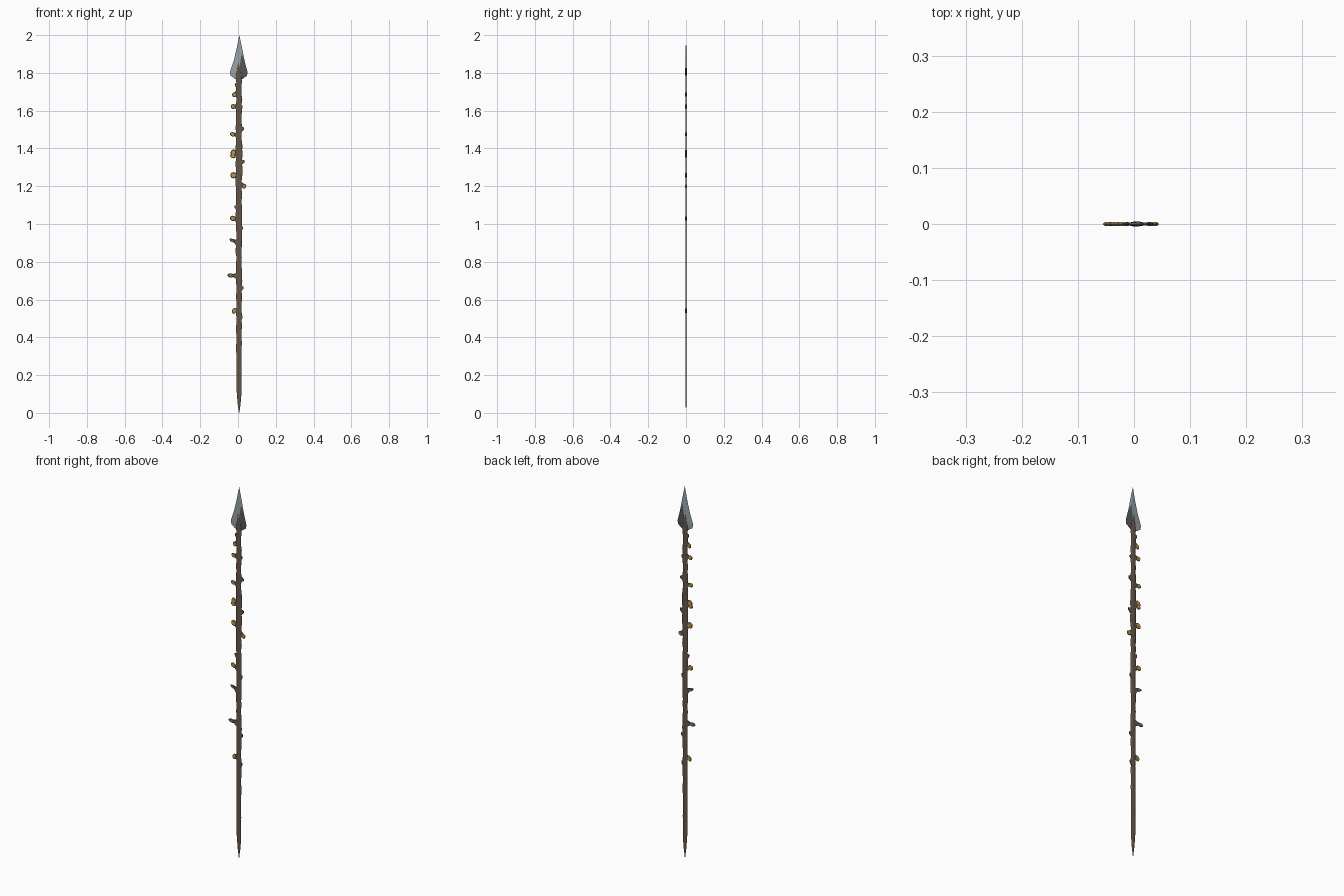
import bpy, bmesh, math, random

if "Cube" in bpy.data.objects:
    bpy.data.objects.remove(bpy.data.objects["Cube"])
random.seed(4)
SHIFT = 0.005   # centres the uneven outline on x = 0

def material(name, rgb):
    m = bpy.data.materials.new(name)
    m.diffuse_color = (*rgb, 1)
    m.use_nodes = True
    m.node_tree.nodes["Principled BSDF"].inputs["Base Color"].default_value = m.diffuse_color
    return m

BARK = material("brown bark", (0.135, 0.092, 0.064))
STEEL = material("grey steel", (0.31, 0.36, 0.39))
DARK = material("dark steel", (0.085, 0.098, 0.108))
AMBER = material("amber bud", (0.52, 0.31, 0.08))
OLIVE = material("olive leaf", (0.22, 0.21, 0.10))

def finish(name, bm, *mats):
    bmesh.ops.translate(bm, verts=bm.verts[:], vec=(SHIFT, 0, 0))
    bmesh.ops.recalc_face_normals(bm, faces=bm.faces[:])
    me = bpy.data.meshes.new(name)
    bm.to_mesh(me)
    bm.free()
    for m in mats:
        me.materials.append(m)
    ob = bpy.data.objects.new(name, me)
    bpy.context.collection.objects.link(ob)
    return ob

def tube(name, stations, mat, sides=10):
    """Flattened tube through (x, z, half width, half thickness) stations."""
    bm = bmesh.new()
    rings = []
    for x, z, w, t in stations:
        rings.append([bm.verts.new((x + w * math.cos(a), t * math.sin(a), z))
                      for a in (2 * math.pi * i / sides for i in range(sides))])
    for a, b in zip(rings, rings[1:]):
        for i in range(sides):
            j = (i + 1) % sides
            bm.faces.new((a[i], a[j], b[j], b[i]))
    bm.faces.new(rings[0])
    bm.faces.new(rings[-1])
    return finish(name, bm, mat)

def blob(name, x, z, rx, rz, ry, tilt, mat, sides=10):
    """Flat bud or leaf: wide rim, smaller flat faces front and back."""
    bm = bmesh.new()
    c, s = math.cos(tilt), math.sin(tilt)
    rings = []
    for y, k in ((-ry, 0.75), (0, 1), (ry, 0.75)):
        ring = []
        for i in range(sides):
            a = 2 * math.pi * i / sides
            px, pz = rx * k * math.cos(a), rz * k * math.sin(a)
            ring.append(bm.verts.new((x + px * c - pz * s, y, z + px * s + pz * c)))
        rings.append(ring)
    for a, b in zip(rings, rings[1:]):
        for i in range(sides):
            j = (i + 1) % sides
            bm.faces.new((a[i], a[j], b[j], b[i]))
    bm.faces.new(rings[0])
    bm.faces.new(rings[-1])
    return finish(name, bm, mat)

# Gnarled flat shaft: pointed foot, slightly thicker towards the top
stations = [(0.001, 0.0, 0.001, 0.0005), (0.001, 0.05, 0.008, 0.002), (0.001, 0.1, 0.012, 0.003)]
n = 56
for i in range(1, n + 1):
    z = 0.1 + 1.68 * i / n
    rough = min(1, z / 0.8) * 0.002
    stations.append((random.uniform(-rough, rough), z,
                     0.013 + 0.003 * min(1, z) + random.uniform(-rough, rough),
                     0.003 + 0.001 * z / 1.8))
stations += [(-0.001, 1.81, 0.012, 0.005), (-0.003, 1.85, 0.003, 0.003)]
tube("shaft", stations, BARK)

# Flat spearhead: rim outline joined to a slightly raised ridge, lower right is dark
rim = [(0.002, 2.0), (0.017, 1.93), (0.031, 1.86), (0.045, 1.805), (0.043, 1.785),
       (0.011, 1.762), (-0.02, 1.768), (-0.044, 1.785), (-0.048, 1.805),
       (-0.029, 1.86), (-0.012, 1.93)]
bm = bmesh.new()
edge = [bm.verts.new((x, 0, z)) for x, z in rim]
for y in (-0.003, 0.003):
    hub = bm.verts.new((0.001, y, 1.815))
    notch = bm.verts.new((0.014, y * 0.8, 1.90))
    for i in range(len(edge)):
        top = notch if i < 3 else hub
        f = bm.faces.new((edge[i], edge[(i + 1) % len(edge)], top))
        f.material_index = 1 if i in (2, 3, 4) else 0
    bm.faces.new((notch, edge[3], hub)).material_index = 1
    bm.faces.new((edge[0], notch, hub))
finish("spearhead", bm, STEEL, DARK)

# Thorn stubs growing out of the shaft: side, height, reach, rise
for s, z, reach, rise in [(-1, 1.73, 0.022, 0.008), (-1, 1.69, 0.022, 0.004), (-1, 1.62, 0.026, 0.004),
                          (1, 1.505, 0.028, -0.002), (-1, 1.47, 0.026, 0.004), (-1, 1.37, 0.025, 0),
                          (1, 1.325, 0.03, 0.006), (-1, 1.25, 0.025, 0.004), (1, 1.21, 0.03, -0.006),
                          (-1, 1.08, 0.023, 0.012), (-1, 1.02, 0.026, 0.006), (-1, 0.895, 0.032, 0.02),
                          (1, 0.97, 0.021, 0.01), (-1, 0.725, 0.035, 0.003), (1, 0.66, 0.023, 0.002),
                          (-1, 0.54, 0.024, 0.004), (1, 1.62, 0.02, 0), (1, 0.5, 0.02, 0.01)]:
    bm = bmesh.new()
    base = [bm.verts.new((s * 0.008, y, z + h)) for y, h in
            ((-0.003, -0.02), (0.003, -0.02), (0.003, 0.018), (-0.003, 0.018))]
    tip = [bm.verts.new((s * reach, y, z + rise + h)) for y, h in
           ((-0.002, -0.005), (0.002, -0.005), (0.002, 0.006), (-0.002, 0.006))]
    bm.faces.new(base)
    bm.faces.new(tip)
    for i in range(4):
        j = (i + 1) % 4
        bm.faces.new((base[i], base[j], tip[j], tip[i]))
    finish("thorn", bm, BARK)

# Amber buds on the thorns
for x, z, rx, rz in [(-0.024, 1.685, 0.012, 0.014), (-0.03, 1.622, 0.014, 0.013),
                     (-0.033, 1.475, 0.015, 0.012), (-0.029, 1.378, 0.015, 0.017),
                     (-0.032, 1.36, 0.015, 0.012), (-0.029, 1.258, 0.017, 0.017),
                     (0.028, 1.2, 0.011, 0.013), (-0.032, 1.03, 0.016, 0.014),
                     (-0.025, 0.54, 0.012, 0.016)]:
    blob("bud", x, z, rx, rz, 0.004, -0.3, AMBER)

# Olive leaves lower down
blob("leaf_upper", -0.036, 0.913, 0.016, 0.008, 0.0035, -0.5, OLIVE)
blob("leaf_lower", -0.043, 0.728, 0.018, 0.011, 0.0035, -0.1, OLIVE)
